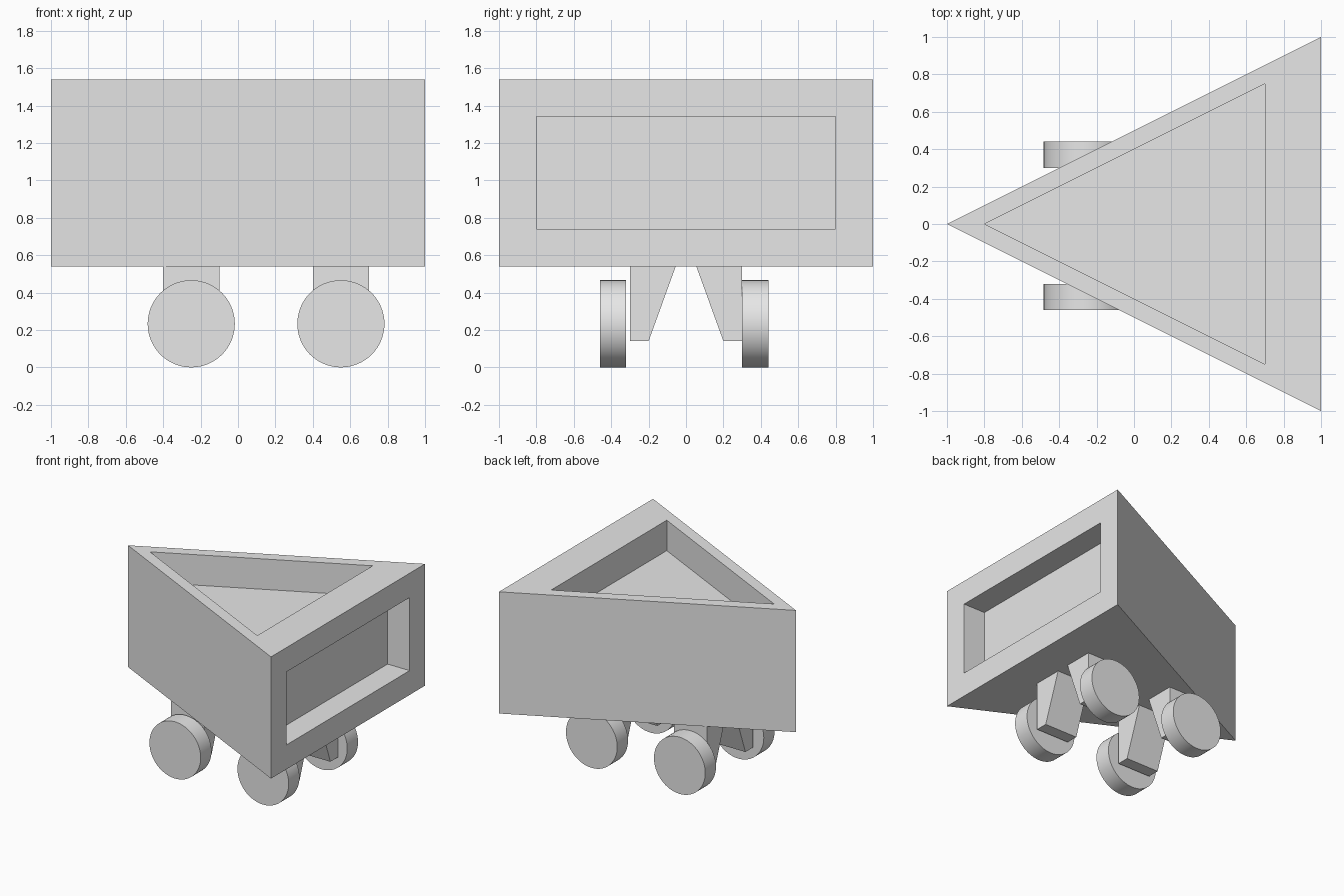
import bpy
import bmesh
import math
from mathutils import Vector

cube = bpy.data.objects.get("Cube")
if cube:
    bpy.data.objects.remove(cube, do_unlink=True)

grey = bpy.data.materials.new("plain grey")
grey.use_nodes = True
grey.diffuse_color = (0.8, 0.8, 0.8, 1)
grey.node_tree.nodes["Principled BSDF"].inputs["Base Color"].default_value = (0.8, 0.8, 0.8, 1)


def prism(name, outline, sweep):
    """Sweep a flat outline along a vector into a closed solid."""
    bm = bmesh.new()
    base = bm.faces.new([bm.verts.new(p) for p in outline])
    swept = bmesh.ops.extrude_face_region(bm, geom=[base], use_keep_orig=True)
    moved = [g for g in swept["geom"] if isinstance(g, bmesh.types.BMVert)]
    bmesh.ops.translate(bm, vec=Vector(sweep), verts=moved)
    bmesh.ops.recalc_face_normals(bm, faces=bm.faces)
    mesh = bpy.data.meshes.new(name)
    bm.to_mesh(mesh)
    bm.free()
    mesh.materials.append(grey)
    obj = bpy.data.objects.new(name, mesh)
    bpy.context.collection.objects.link(obj)
    return obj


def cut(target, cutter):
    """Subtract the cutter from the target, then remove it."""
    mod = target.modifiers.new("recess", "BOOLEAN")
    mod.operation = "DIFFERENCE"
    mod.solver = "EXACT"
    mod.object = cutter
    cutter.hide_render = True
    bpy.context.view_layer.objects.active = target
    bpy.ops.object.modifier_apply(modifier=mod.name)
    bpy.data.objects.remove(cutter, do_unlink=True)


# Wedge body with a triangular tray on top and a window recess in the broad end
bottom, top = 0.54, 1.54
body = prism("body", [(-1, 0, bottom), (1, -1, bottom), (1, 1, bottom)], (0, 0, top - bottom))
cut(body, prism("tray_cutter", [(-0.8, 0, 1.29), (0.7, -0.75, 1.29), (0.7, 0.75, 1.29)], (0, 0, 0.5)))
cut(body, prism("window_cutter",
                [(0.8, -0.8, 0.74), (0.8, 0.8, 0.74), (0.8, 0.8, 1.34), (0.8, -0.8, 1.34)], (0.5, 0, 0)))

# Tapered legs and disc wheels, in two pairs
radius = 0.233
for end, x in (("narrow", -0.25), ("broad", 0.55)):
    for side, sign, wheel_y in (("front", -1, -0.39), ("back", 1, 0.37)):
        profile = [(0.055, bottom), (0.3, bottom), (0.3, 0.14), (0.2, 0.14)]
        prism(f"{side}_{end}_leg", [(x - 0.15, sign * y, z) for y, z in profile], (0.3, 0, 0))

        bpy.ops.mesh.primitive_cylinder_add(
            vertices=64, radius=radius, depth=0.14,
            location=(x, wheel_y, radius), rotation=(math.pi / 2, 0, 0))
        wheel = bpy.context.object
        wheel.name = f"{side}_{end}_wheel"
        wheel.data.materials.append(grey)
        bpy.ops.object.shade_smooth_by_angle(angle=math.radians(30))
